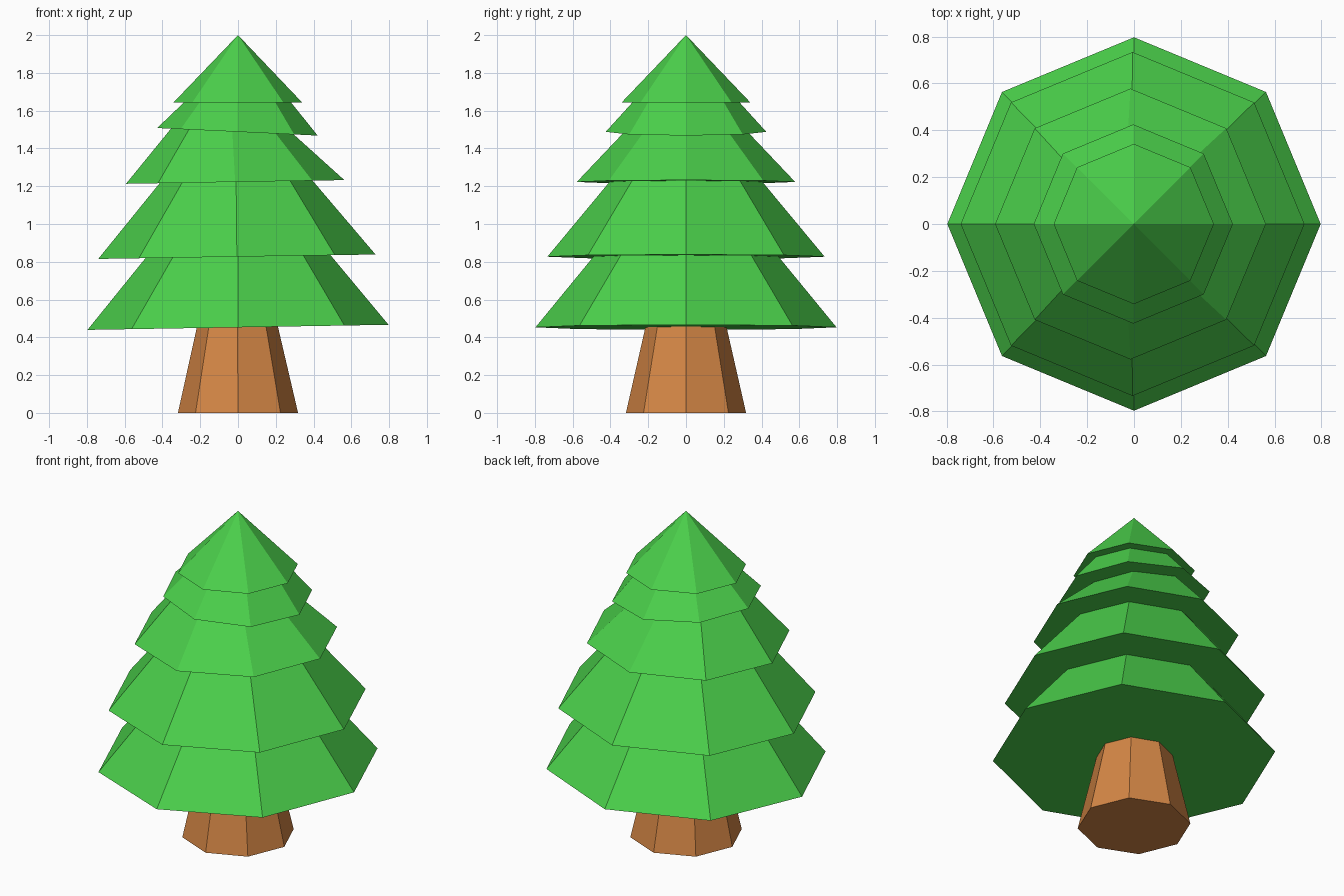
import bpy, bmesh
from math import cos, sin, tau

if "Cube" in bpy.data.objects:
    bpy.data.objects.remove(bpy.data.objects["Cube"])

SIDES = 8


def material(name, color):
    m = bpy.data.materials.new(name)
    m.diffuse_color = (*color, 1)
    m.use_nodes = True
    m.node_tree.nodes["Principled BSDF"].inputs["Base Color"].default_value = m.diffuse_color
    return m


def loft(name, rings, mat, tip=None):
    """Skin octagonal rings (centre x, radius, z, tilt along x), ending in a cap or a tip."""
    bm = bmesh.new()
    loops = []
    for cx, r, z, tilt in rings:
        loop = []
        for i in range(SIDES):
            a = tau * i / SIDES
            x = cx + r * cos(a)
            loop.append(bm.verts.new((x, r * sin(a), z + tilt * x)))
        loops.append(loop)
    bm.faces.new(loops[0][::-1])
    for lo, hi in zip(loops, loops[1:]):
        for i in range(SIDES):
            j = (i + 1) % SIDES
            bm.faces.new((lo[i], lo[j], hi[j], hi[i]))
    if tip:
        top = bm.verts.new(tip)
        for i in range(SIDES):
            bm.faces.new((loops[-1][i], loops[-1][(i + 1) % SIDES], top))
    else:
        bm.faces.new(loops[-1])
    bmesh.ops.recalc_face_normals(bm, faces=bm.faces)
    me = bpy.data.meshes.new(name)
    bm.to_mesh(me)
    bm.free()
    me.materials.append(mat)
    ob = bpy.data.objects.new(name, me)
    bpy.context.collection.objects.link(ob)
    return ob


# Tapered trunk, its top tucked just into the lowest tier
loft("trunk", [(0, 0.318, 0, 0), (-0.003, 0.21, 0.475, 0)],
     material("bark", (0.66, 0.24, 0.06)))

# Foliage tiers: rim centre x, rim radius, height, tilt, then top centre x and radius
tiers = [
    (0.0, 0.797, 0.453, 0.017, 0.0, 0.49),
    (-0.006, 0.734, 0.827, 0.016, -0.01, 0.405),
    (-0.015, 0.578, 1.223, 0.017, -0.03, 0.325),
    (-0.003, 0.425, 1.488, -0.047, -0.003, 0.285),
    (-0.001, 0.342, 1.642, 0.0, None, None),
]
rings = []
for tier, above in zip(tiers, tiers[1:] + [None]):
    cx, r, z, tilt, top_x, top_r = tier
    rings.append((cx, r, z, tilt))
    if above:
        # each tier ends on the sloping underside of the one above
        rings.append((top_x, top_r, above[2], above[3]))
loft("foliage", rings, material("needles", (0.07, 0.63, 0.07)), tip=(0, 0, 2.0))
